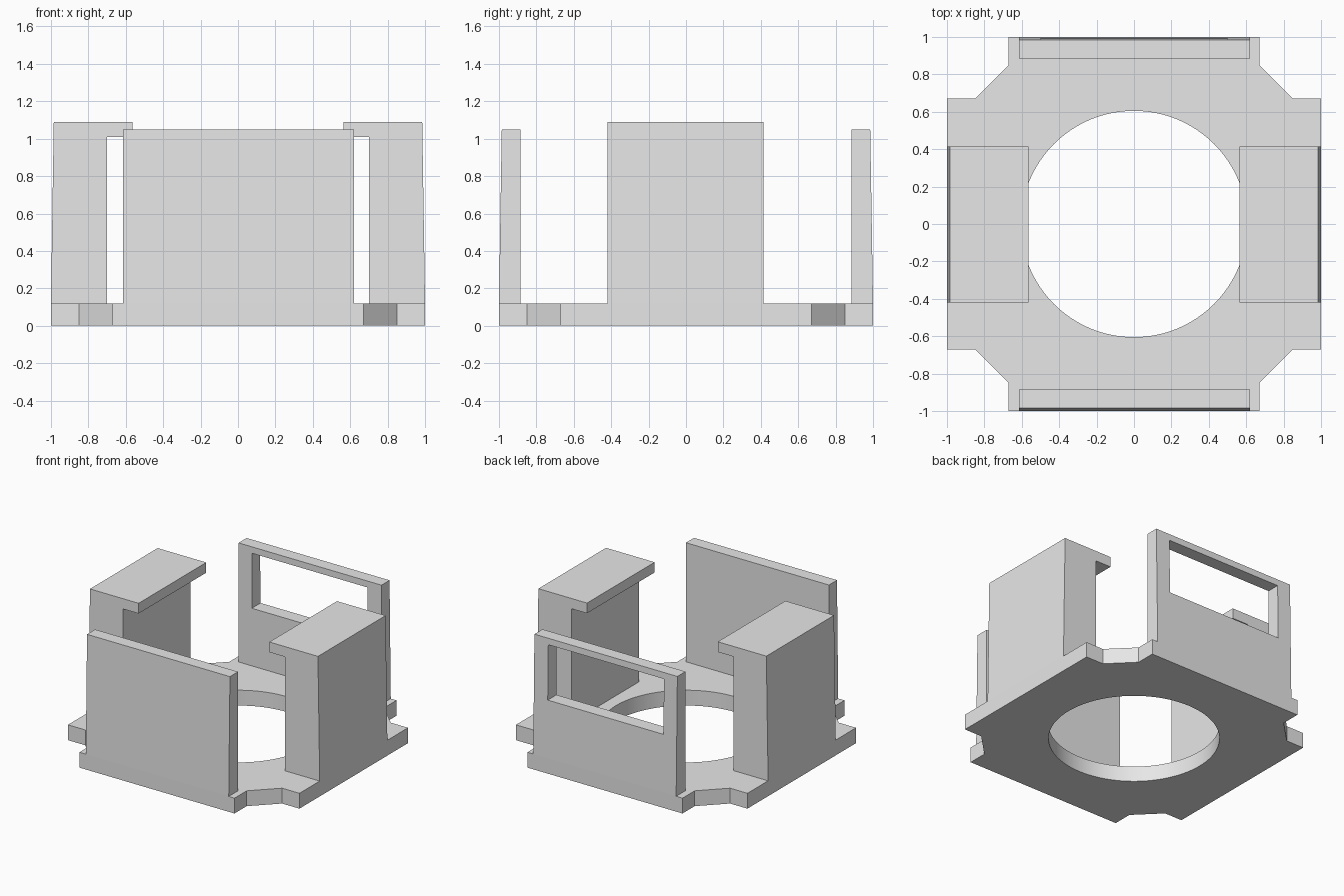
import bpy, bmesh, math
from mathutils import Vector

cube = bpy.data.objects.get("Cube")
if cube:
    bpy.data.objects.remove(cube, do_unlink=True)

grey = bpy.data.materials.new("light_grey")
grey.use_nodes = True
grey.diffuse_color = (0.8, 0.8, 0.8, 1)
grey.node_tree.nodes["Principled BSDF"].inputs["Base Color"].default_value = (0.8, 0.8, 0.8, 1)


def prism(name, points, offset):
    """Closed solid: a polygon of 3D points extruded along offset."""
    bm = bmesh.new()
    face = bm.faces.new([bm.verts.new(p) for p in points])
    ext = bmesh.ops.extrude_face_region(bm, geom=[face])
    verts = [g for g in ext["geom"] if isinstance(g, bmesh.types.BMVert)]
    bmesh.ops.translate(bm, verts=verts, vec=Vector(offset))
    bmesh.ops.recalc_face_normals(bm, faces=bm.faces)
    mesh = bpy.data.meshes.new(name)
    bm.to_mesh(mesh)
    bm.free()
    obj = bpy.data.objects.new(name, mesh)
    bpy.context.collection.objects.link(obj)
    mesh.materials.append(grey)
    return obj


def cut(target, cutter):
    """Subtract the cutter from the target and remove the cutter."""
    cutter.hide_render = True
    mod = target.modifiers.new("cut", "BOOLEAN")
    mod.operation = "DIFFERENCE"
    mod.solver = "EXACT"
    mod.object = cutter
    bpy.context.view_layer.objects.active = target
    bpy.ops.object.modifier_apply(modifier=mod.name)
    bpy.data.objects.remove(cutter, do_unlink=True)


BASE = 0.12

# Base plate with notched corners
quarter = [(1, 0.67), (0.85, 0.67), (0.67, 0.85), (0.67, 1)]
outline = []
for k in range(4):
    c, s = round(math.cos(k * math.pi / 2)), round(math.sin(k * math.pi / 2))
    outline += [(c * x - s * y, s * x + c * y, 0) for x, y in quarter]
base = prism("base_plate", outline, (0, 0, BASE))

# Round central opening
steps = 96
ring = [(0.605 * math.cos(math.tau * i / steps), 0.605 * math.sin(math.tau * i / steps), -0.1)
        for i in range(steps)]
cut(base, prism("hole_cutter", ring, (0, 0, 0.5)))
bpy.ops.object.select_all(action="DESELECT")
base.select_set(True)
bpy.context.view_layer.objects.active = base
bpy.ops.object.shade_smooth_by_angle(angle=math.radians(30))

# Front and back walls, leaning in slightly on the outside
wall_profile = [(0.885, BASE), (1, BASE), (0.985, 1.05), (0.885, 1.05)]
walls = {}
for name, side in (("front_wall", -1), ("back_wall", 1)):
    walls[name] = prism(name, [(-0.615, side * y, z) for y, z in wall_profile], (1.235, 0, 0))

# Window in the back wall
window = [(-0.5, 0.8, 0.57), (0.5, 0.8, 0.57), (0.5, 0.8, 1.0), (-0.5, 0.8, 1.0)]
cut(walls["back_wall"], prism("window_cutter", window, (0, 0.4, 0)))

# Side blocks with a lip overhanging the inside
block_profile = [(0.7, BASE), (1, BASE), (0.985, 1.09), (0.565, 1.09), (0.565, 1.01), (0.7, 1.01)]
for name, side in (("right_block", -1), ("left_block", 1)):
    prism(name, [(side * x, -0.42, z) for x, z in block_profile], (0, 0.835, 0))
